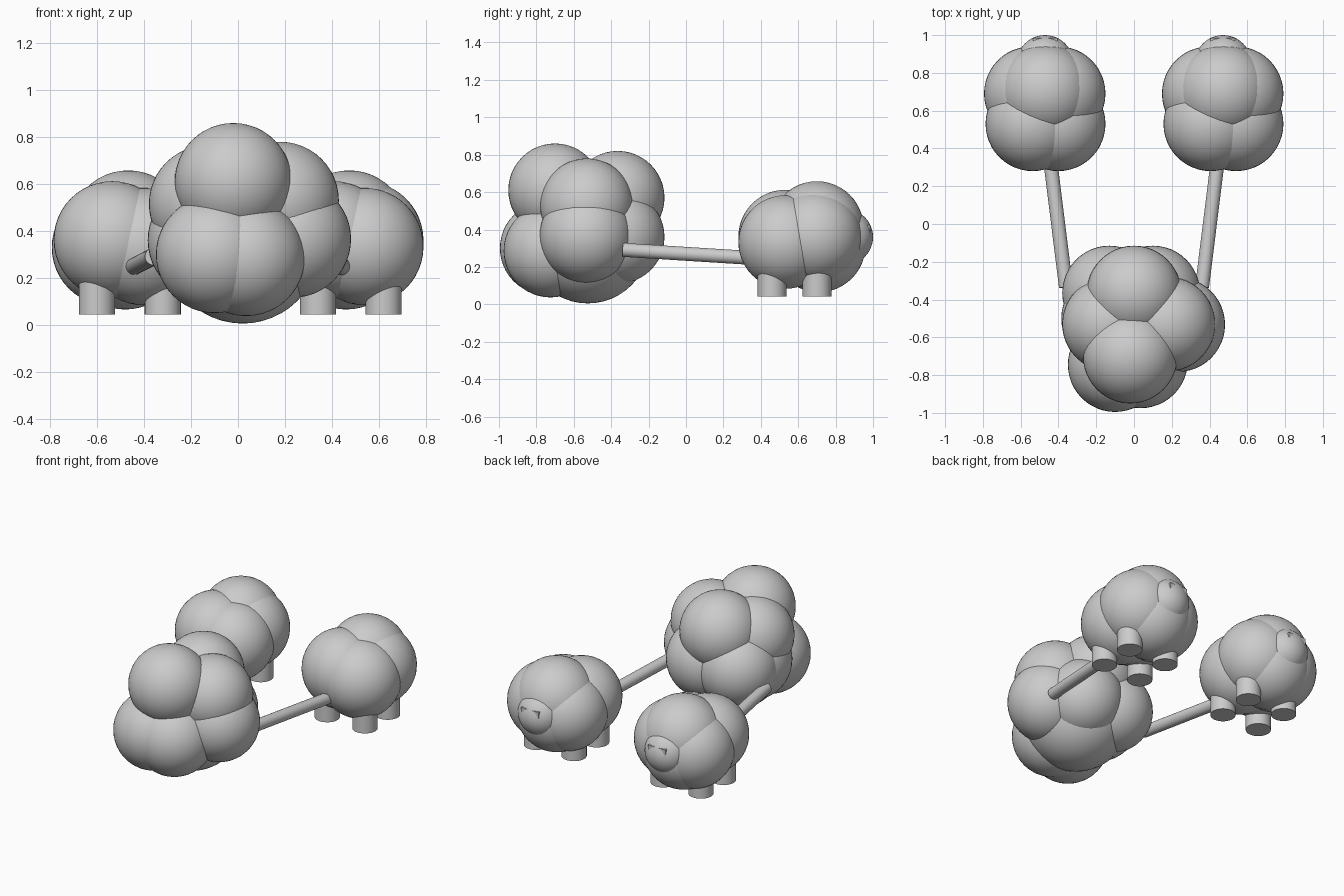
import bpy
from mathutils import Vector

cube = bpy.data.objects.get("Cube")
if cube:
    bpy.data.objects.remove(cube, do_unlink=True)

grey = bpy.data.materials.new("plain_grey")
grey.use_nodes = True
grey.diffuse_color = (0.6, 0.6, 0.6, 1)
grey.node_tree.nodes["Principled BSDF"].inputs["Base Color"].default_value = (0.6, 0.6, 0.6, 1)


def finish(name):
    ob = bpy.context.object
    ob.name = name
    ob.data.materials.append(grey)
    bpy.ops.object.shade_smooth_by_angle()
    return ob


def ball(name, centre, radius=0.25):
    bpy.ops.mesh.primitive_uv_sphere_add(segments=48, ring_count=24, radius=radius, location=centre)
    return finish(name)


def rod(name, start, end, radius):
    start, end = Vector(start), Vector(end)
    axis = end - start
    bpy.ops.mesh.primitive_cylinder_add(vertices=32, radius=radius, depth=axis.length,
                                        location=(start + end) / 2)
    bpy.context.object.rotation_euler = axis.to_track_quat("Z", "Y").to_euler()
    return finish(name)


# Large cluster of balls at the front
cluster = {
    "top_front": (-0.02, -0.70, 0.61),
    "top_back": (0.0, -0.365, 0.57),
    "upper_left": (0.18, -0.53, 0.53),
    "upper_right": (-0.13, -0.53, 0.515),
    "lower_left": (0.232, -0.533, 0.365),
    "lower_right": (-0.135, -0.50, 0.36),
    "front_right": (-0.10, -0.745, 0.30),
    "front_left": (0.035, -0.725, 0.287),
    "back_left": (0.10, -0.365, 0.36),
    "back_right": (-0.13, -0.365, 0.36),
}
for part, centre in cluster.items():
    ball("cluster_" + part, centre)
ball("cluster_core", (0.02, -0.525, 0.335), 0.33)

# Woolly body balls, relative to the middle of each animal
wool = {
    "rump_right": (-0.065, 0.53, 0.362),
    "rump_left": (0.07, 0.53, 0.333),
    "top": (0.003, 0.70, 0.408),
    "shoulder_right": (-0.073, 0.69, 0.33),
    "shoulder_left": (0.07, 0.69, 0.36),
    "belly": (-0.01, 0.71, 0.315),
}
for side, mid in (("right", -0.471), ("left", 0.471)):
    for part, (x, y, z) in wool.items():
        ball(f"{side}_animal_{part}", (mid + x, y, z))

    # Head and eyes
    ball(f"{side}_animal_head", (mid, 0.85, 0.36), 0.15)
    for eye, s in (("right", -1), ("left", 1)):
        bpy.ops.mesh.primitive_cube_add(size=1, location=(mid + s * 0.04, 0.97, 0.405))
        bpy.context.object.scale = (0.05, 0.03, 0.04)
        finish(f"{side}_animal_{eye}_eye")

    # Four stubby legs
    for i, (x, y) in enumerate([(x, y) for x in (-0.13, 0.15) for y in (0.46, 0.70)]):
        rod(f"{side}_animal_leg_{i + 1}", (mid + x, y, 0.043), (mid + x, y, 0.28), 0.077)

    # Bar joining the animal to the cluster
    s = 1 if mid > 0 else -1
    rod(f"{side}_tow_bar", (s * 0.36, -0.335, 0.291), (s * 0.455, 0.43, 0.243), 0.037)
